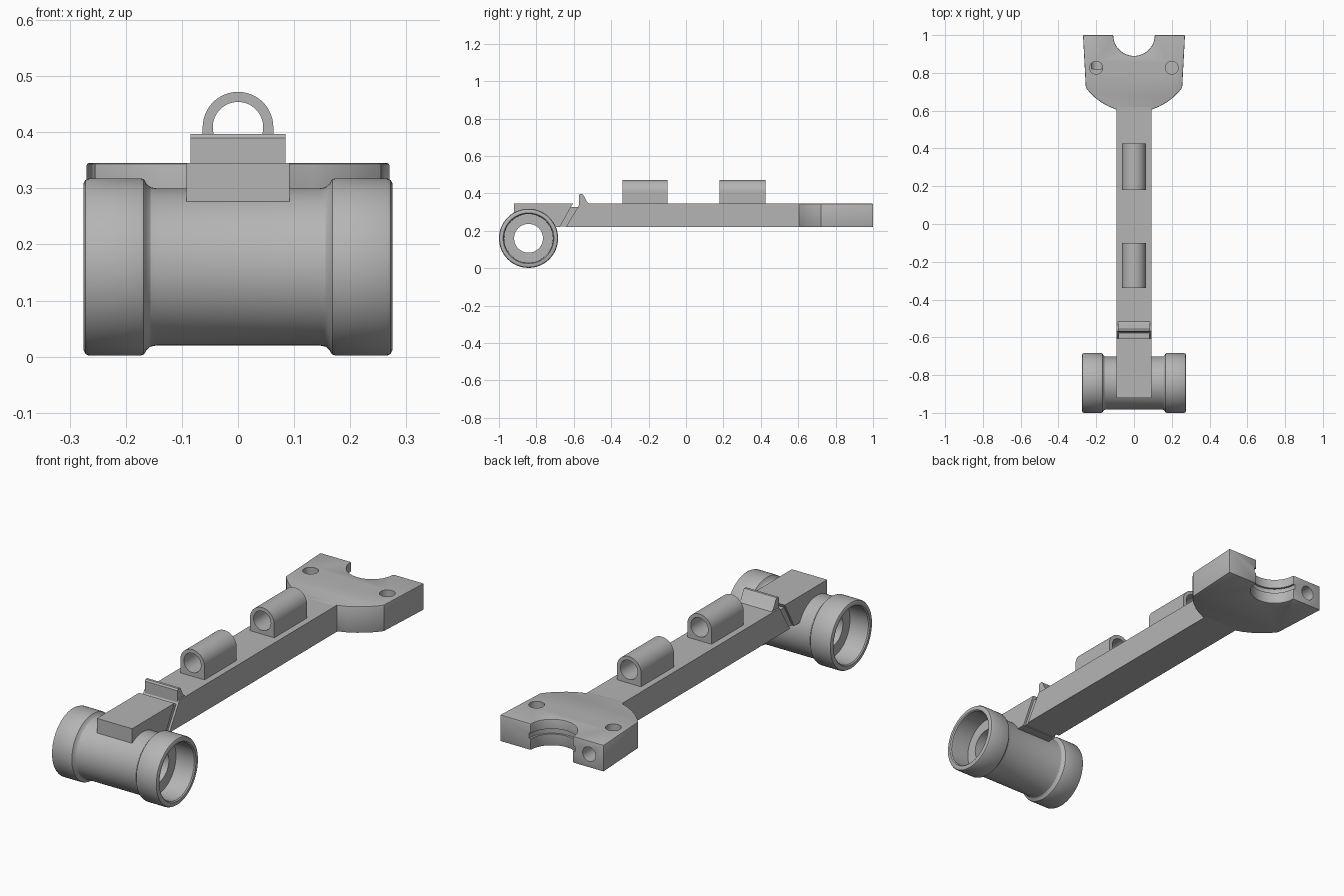
import bpy, bmesh
from math import sin, cos, pi, radians
from mathutils import Matrix, Vector

cube = bpy.data.objects.get("Cube")
if cube:
    bpy.data.objects.remove(cube, do_unlink=True)

GREY = (0.46, 0.46, 0.46, 1.0)
metal = bpy.data.materials.new("plain_grey")
metal.use_nodes = True
metal.diffuse_color = GREY
metal.node_tree.nodes["Principled BSDF"].inputs["Base Color"].default_value = GREY


def finish(name, bm, smooth=True):
    """Turn a bmesh into a grey object with sharp edges kept."""
    bmesh.ops.recalc_face_normals(bm, faces=bm.faces)
    mesh = bpy.data.meshes.new(name)
    bm.to_mesh(mesh)
    bm.free()
    mesh.materials.append(metal)
    ob = bpy.data.objects.new(name, mesh)
    bpy.context.collection.objects.link(ob)
    if smooth:
        shade(ob)
    return ob


def shade(ob):
    bpy.ops.object.select_all(action='DESELECT')
    ob.select_set(True)
    bpy.context.view_layer.objects.active = ob
    bpy.ops.object.shade_smooth_by_angle(angle=radians(30))


def prism(name, points, place, low, high, smooth=True):
    """Extrude a 2D outline; place(u, v, w) maps it into space."""
    bm = bmesh.new()
    ends = [[bm.verts.new(place(u, v, w)) for u, v in points] for w in (low, high)]
    bm.faces.new(ends[0])
    bm.faces.new(ends[1])
    bridge(bm, *ends)
    return finish(name, bm, smooth)


def bridge(bm, a, b):
    for i in range(len(a)):
        j = (i + 1) % len(a)
        bm.faces.new((a[i], a[j], b[j], b[i]))


def side(name, points, half):
    return prism(name, points, lambda y, z, x: (x, y, z), -half, half)


def cutter(radius, depth, location, turn=0):
    bm = bmesh.new()
    m = Matrix.Translation(location) @ Matrix.Rotation(turn, 4, 'X')
    bmesh.ops.create_cone(bm, cap_ends=True, segments=48, radius1=radius,
                          radius2=radius, depth=depth, matrix=m)
    ob = finish("cutter", bm, False)
    ob.hide_render = True
    return ob


def bake(ob, cutters):
    """Cut the holes, then drop the cutters."""
    for c in cutters:
        mod = ob.modifiers.new("cut", 'BOOLEAN')
        mod.operation = 'DIFFERENCE'
        mod.solver = 'EXACT'
        mod.object = c
    dg = bpy.context.evaluated_depsgraph_get()
    mesh = bpy.data.meshes.new_from_object(ob.evaluated_get(dg))
    ob.modifiers.clear()
    ob.data = mesh
    for c in cutters:
        bpy.data.objects.remove(c, do_unlink=True)
    shade(ob)


LOW, TOP, HALF = 0.22, 0.345, 0.092

# Cross tube with end collars and stepped bore, turned about x
TUBE_Y, TUBE_Z, STEPS = -0.842, 0.16, 64
half = [(0.145, 0.14), (0.156, 0.142), (0.163, 0.148), (0.165, 0.152), (0.168, 0.156),
        (0.174, 0.158), (0.266, 0.158), (0.272, 0.155), (0.275, 0.149),
        (0.275, 0.136), (0.270, 0.131), (0.175, 0.13), (0.175, 0.077)]
profile = half + [(-x, r) for x, r in reversed(half)]
bm = bmesh.new()
rings = []
for k in range(STEPS):
    a = 2 * pi * k / STEPS
    rings.append([bm.verts.new((x, TUBE_Y + r * cos(a), TUBE_Z + r * sin(a)))
                  for x, r in profile])
for k in range(STEPS):
    bridge(bm, rings[k], rings[(k + 1) % STEPS])
finish("cross_tube", bm)

# Block seated on the tube, its underside hidden inside the tube wall
side("tube_block", [(-0.92, TOP), (-0.605, TOP), (-0.675, LOW), (-0.72, LOW),
                    (-0.78, 0.25), (-0.92, 0.25)], HALF)

# Recessed core inside the slanted groove
side("groove_core", [(-0.62, 0.328), (-0.56, 0.328), (-0.63, 0.223), (-0.69, 0.223)], 0.082)

# Long arm and the raised tooth at its front end
side("arm", [(-0.643, LOW), (-0.573, 0.335), (-0.567, TOP), (0.62, TOP), (0.62, LOW)], HALF)
side("tooth", [(-0.573, 0.33), (-0.573, 0.39), (-0.567, 0.397), (-0.555, 0.397),
               (-0.548, 0.39), (-0.53, 0.355), (-0.515, 0.343), (-0.515, 0.33)], 0.085)

# Two hollow guide lugs: arched outside, round bore
LUG_Z, OUTER, BORE, N = 0.409, 0.063, 0.045, 48
for name, y0, y1 in (("front_lug", -0.34, -0.10), ("rear_lug", 0.18, 0.425)):
    bm = bmesh.new()
    loops = {}
    for y in (y0, y1):
        outer, inner = [], []
        for k in range(N):
            c, s = cos(2 * pi * k / N), sin(2 * pi * k / N)
            R = OUTER if k <= N // 2 else OUTER / max(abs(c), abs(s))
            outer.append(bm.verts.new((R * c, y, LUG_Z + R * s)))
            inner.append(bm.verts.new((BORE * c, y, LUG_Z + BORE * s)))
        bridge(bm, outer, inner)
        loops[y] = (outer, inner)
    for i in (0, 1):
        bridge(bm, loops[y0][i], loops[y1][i])
    finish(name, bm)

# Forked head with a round bite in its rear edge
BITE = 0.11
edge = [(0.09, 0.59), (0.09, 0.605), (0.13, 0.62), (0.17, 0.642), (0.205, 0.668),
        (0.235, 0.697), (0.255, 0.722), (0.27, 1.0)]
arc = [(BITE * cos(pi * k / 32), 1 - BITE * sin(pi * k / 32)) for k in range(33)]
outline = edge + arc + [(-x, y) for x, y in reversed(edge)]
head = prism("forked_head", outline, lambda x, y, z: (x, y, z), LOW, TOP, False)
bevel = head.modifiers.new("soft_edges", 'BEVEL')
bevel.width = 0.004
bevel.segments = 2
bevel.limit_method = 'ANGLE'
bevel.angle_limit = radians(40)
holes = [cutter(0.034, 0.16, (s * 0.2, 0.827, TOP)) for s in (-1, 1)]
holes.append(cutter(0.034, 0.36, (-0.195, 1.0, 0.283), pi / 2))
holes.append(cutter(0.12, 0.025, (0, 1.0, 0.287)))
bake(head, holes)
